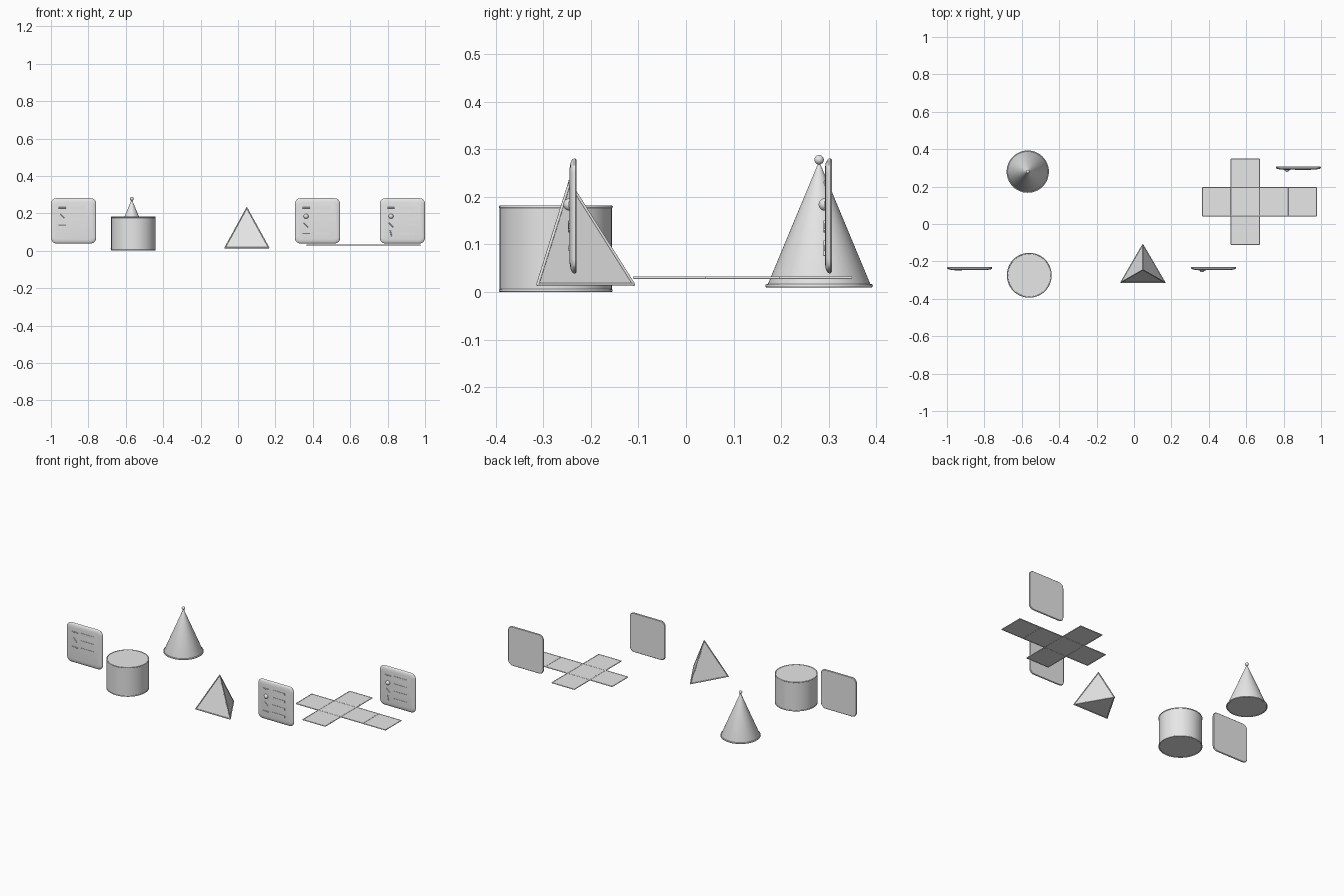
import bpy, bmesh
from math import pi, sin, cos, radians
from mathutils import Vector

cube = bpy.data.objects.get("Cube")
if cube:
    bpy.data.objects.remove(cube, do_unlink=True)

GREY = bpy.data.materials.new("light_grey")
GREY.use_nodes = True
GREY.diffuse_color = (0.8, 0.8, 0.8, 1)
GREY.node_tree.nodes["Principled BSDF"].inputs["Base Color"].default_value = (0.8, 0.8, 0.8, 1)


def finish(bm, name, smooth=True):
    bmesh.ops.recalc_face_normals(bm, faces=bm.faces)
    mesh = bpy.data.meshes.new(name)
    bm.to_mesh(mesh)
    bm.free()
    mesh.materials.append(GREY)
    ob = bpy.data.objects.new(name, mesh)
    bpy.context.collection.objects.link(ob)
    if smooth:
        bpy.ops.object.select_all(action='DESELECT')
        ob.select_set(True)
        bpy.context.view_layer.objects.active = ob
        bpy.ops.object.shade_smooth_by_angle(angle=radians(40))
    return ob


def loft(name, rings):
    """Join closed rings of equal length and cap both ends."""
    bm = bmesh.new()
    loops = [[bm.verts.new(p) for p in ring] for ring in rings]
    n = len(loops[0])
    for a, b in zip(loops, loops[1:]):
        for i in range(n):
            j = (i + 1) % n
            bm.faces.new((a[i], a[j], b[j], b[i]))
    bm.faces.new(loops[0])
    bm.faces.new(loops[-1])
    return finish(bm, name)


def lathe(name, x, y, profile, n=64):
    return loft(name, [[(x + r * cos(2 * pi * i / n), y + r * sin(2 * pi * i / n), z)
                        for i in range(n)] for r, z in profile])


def rod(name, a, b, r, n=10):
    a, b = Vector(a), Vector(b)
    rot = (b - a).to_track_quat('Z', 'Y')
    return loft(name, [[p + rot @ Vector((r * cos(2 * pi * i / n), r * sin(2 * pi * i / n), 0))
                        for i in range(n)] for p in (a, b)])


def ball(name, centre, r):
    bm = bmesh.new()
    bmesh.ops.create_uvsphere(bm, u_segments=20, v_segments=12, radius=r)
    bmesh.ops.translate(bm, verts=bm.verts, vec=centre)
    return finish(bm, name)


def ring(name, x, y, z, r, tube):
    bpy.ops.mesh.primitive_torus_add(location=(x, y, z), major_radius=r, minor_radius=tube,
                                     major_segments=64, minor_segments=10)
    ob = bpy.context.object
    ob.name = name
    ob.data.materials.append(GREY)
    bpy.ops.object.shade_smooth_by_angle(angle=radians(40))


def box(name, centre, size):
    bm = bmesh.new()
    bmesh.ops.create_cube(bm, size=1)
    bmesh.ops.scale(bm, verts=bm.verts, vec=size)
    bmesh.ops.translate(bm, verts=bm.verts, vec=centre)
    return finish(bm, name, smooth=False)


# Cylinder with rounded edge rings
lathe("cylinder_body", -0.56, -0.274, [(0.118, 0.003), (0.118, 0.18)])
for label, z in (("bottom", 0.003), ("top", 0.179)):
    ring("cylinder_" + label + "_edge", -0.56, -0.274, z, 0.117, 0.003)

# Cone with base ring and tip bead
lathe("cone_body", -0.568, 0.28, [(0.108, 0.011), (0.108, 0.016), (0.001, 0.273)])
ring("cone_base_edge", -0.568, 0.28, 0.013, 0.109, 0.004)
ball("cone_tip", (-0.568, 0.28, 0.278), 0.01)

# Triangular pyramid with rods along its edges
corners = [(-0.07, -0.312, 0.016), (0.165, -0.312, 0.016),
           (0.047, -0.11, 0.016), (0.047, -0.245, 0.23)]
bm = bmesh.new()
vs = [bm.verts.new(c) for c in corners]
for i in range(4):
    bm.faces.new([v for k, v in enumerate(vs) if k != i])
finish(bm, "pyramid_body", smooth=False)
for i in range(4):
    ball("pyramid_corner", corners[i], 0.003)
    for j in range(i):
        rod("pyramid_edge", corners[i], corners[j], 0.003)

# Unfolded cube: six squares framed with thin rods
S, X0, Y0, Z = 0.152, 0.367, 0.043, 0.03
cells = [(0, 0), (1, 0), (2, 0), (3, 0), (1, 1), (1, -1)]
edges = set()
for i, j in cells:
    box("net_square", (X0 + (i + 0.5) * S, Y0 + (j + 0.5) * S, Z), (S, S, 0.003))
    edges |= {((i, j), (i + 1, j)), ((i, j + 1), (i + 1, j + 1)),
              ((i, j), (i, j + 1)), ((i + 1, j), (i + 1, j + 1))}
for a, b in sorted(edges):
    rod("net_edge", *[(X0 + p[0] * S, Y0 + p[1] * S, Z) for p in (a, b)], 0.003)


# Legend panels: rounded slabs with raised symbols and plain strips
def rounded_square(cx, y, cz, half, corner, n=8):
    pts = []
    for q in range(4):
        mid = pi / 4 + q * pi / 2
        ox = (half - corner) * (1 if cos(mid) > 0 else -1)
        oz = (half - corner) * (1 if sin(mid) > 0 else -1)
        for k in range(n + 1):
            t = (q + k / n) * pi / 2
            pts.append((cx + ox + corner * cos(t), y, cz + oz + corner * sin(t)))
    return pts


def panel(name, left, back, symbols):
    cx, cz, half = left + 0.121, 0.16, 0.121
    profile = [(0.003, 0), (0, 0.003), (0, 0.006), (0.003, 0.01), (0.01, 0.013), (0.022, 0.015)]
    loft(name, [rounded_square(cx, back - d, cz, half - inset, 0.03 - inset * 0.6)
                for inset, d in profile])
    face = back - 0.015
    for row, symbol in enumerate(symbols):
        z, x = 0.23 - row * 0.046, left + 0.06
        if symbol == "ball":
            ball(name + "_bead", (x, face, z), 0.013)
        else:
            dx, dz = {"dash": (0.02, 0), "slash": (0.011, -0.011), "post": (0.004, -0.016)}[symbol]
            rod(name + "_symbol", (x - dx, face, z - dz), (x + dx, face, z + dz), 0.003)
        box(name + "_strip", (left + 0.145, face, z), (0.085, 0.004, 0.012))


panel("left_panel", -1.0, -0.23, ["dash", "slash", "dash"])
panel("middle_panel", 0.304, -0.23, ["dash", "ball", "slash", "dash"])
panel("right_panel", 0.758, 0.307, ["dash", "ball", "slash", "post"])
